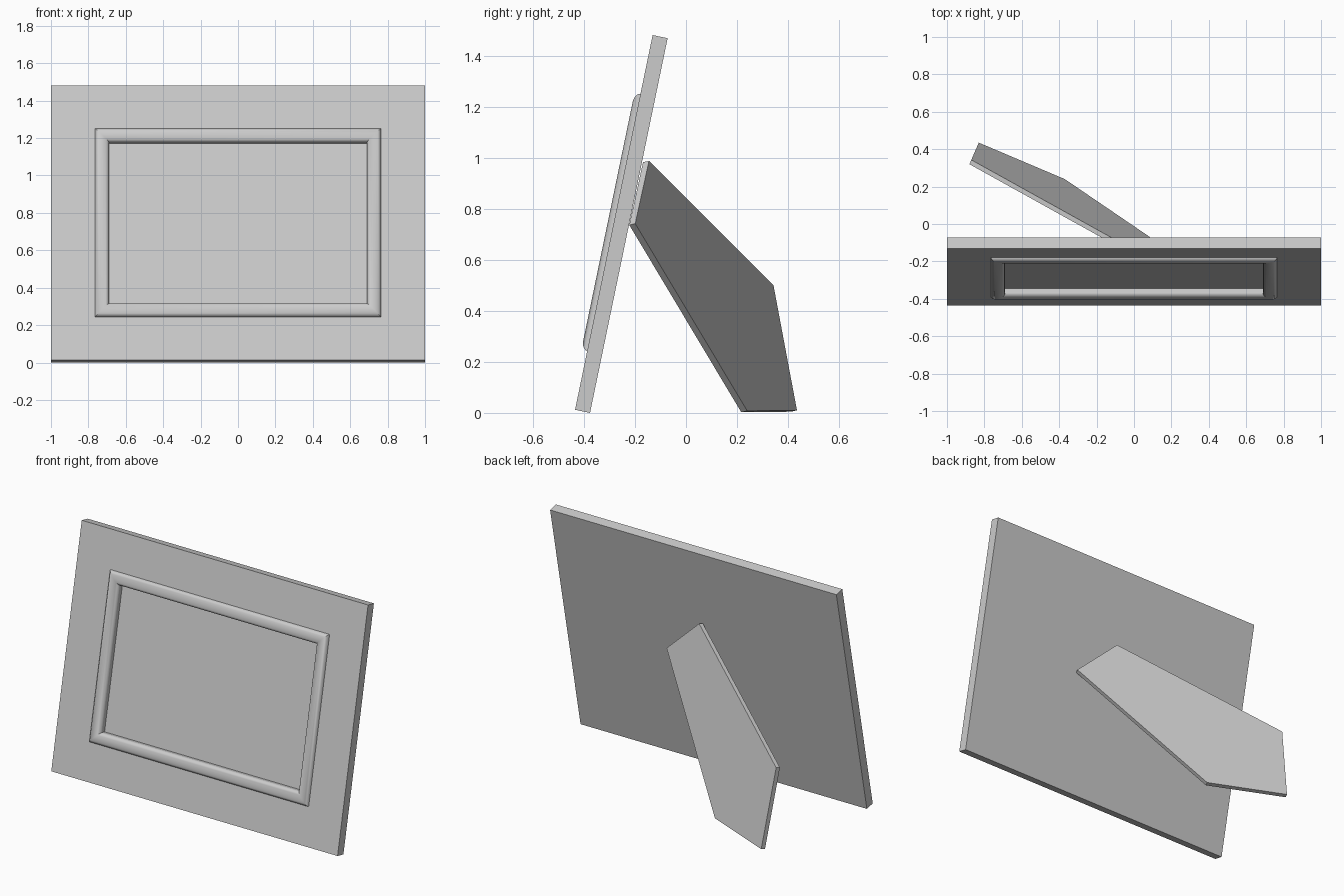
import bpy, bmesh
from math import radians
from mathutils import Matrix, Vector

if "Cube" in bpy.data.objects:
    bpy.data.objects.remove(bpy.data.objects["Cube"])

W, H, T = 2.0, 1.5, 0.06
TILT = radians(11.7)
# Panel space: x across, z up along the panel, -y out of the front face
PLACE = Matrix.Translation((0, -0.435, 0.0122)) @ Matrix.Rotation(-TILT, 4, 'X')


def finish(name, bm, smooth=False):
    bmesh.ops.recalc_face_normals(bm, faces=bm.faces)
    me = bpy.data.meshes.new(name)
    bm.to_mesh(me)
    bm.free()
    ob = bpy.data.objects.new(name, me)
    bpy.context.collection.objects.link(ob)
    if smooth:
        bpy.ops.object.select_all(action='DESELECT')
        ob.select_set(True)
        bpy.context.view_layer.objects.active = ob
        bpy.ops.object.shade_smooth_by_angle(angle=radians(35))
    return ob


def rect_loft(name, profile, caps=False, smooth=False):
    """Sweep (margin from panel edge, height above front face) round a rectangle."""
    bm = bmesh.new()
    rings = []
    for m, d in profile:
        x, lo, hi = W / 2 - m, m, H - m
        rings.append([bm.verts.new(PLACE @ Vector((px, -d, pz)))
                      for px, pz in ((-x, lo), (x, lo), (x, hi), (-x, hi))])
    for a, b in zip(rings, rings[1:]):
        for i in range(4):
            j = (i + 1) % 4
            bm.faces.new((a[i], a[j], b[j], b[i]))
    if caps:
        bm.faces.new(rings[0])
        bm.faces.new(rings[-1])
    return finish(name, bm, smooth)


# Backing panel with a recessed picture window
rect_loft("panel", [(0, -T), (0, 0), (0.31, 0), (0.31, -0.027)], caps=True)

# Rounded moulding around the window
rect_loft("moulding", [(0.235, 0), (0.237, 0.007), (0.243, 0.014), (0.252, 0.0195),
                       (0.263, 0.0225), (0.2725, 0.0235), (0.282, 0.0225),
                       (0.293, 0.0195), (0.302, 0.014), (0.308, 0.007), (0.31, 0)],
          smooth=True)

# Slanted five-sided easel leg behind the panel
outline = [Vector(p) for p in ((-0.83, 0.435, 0.01), (-0.87, 0.343, 0.5),
                               (0.01, -0.145, 0.988), (0.275, -0.199, 0.742),
                               (-0.37, 0.24, 0.008))]
back = Vector((0.382, 0.901, 0.206)) * -0.026
bm = bmesh.new()
outer = [bm.verts.new(p) for p in outline]
inner = [bm.verts.new(p + back) for p in outline]
bm.faces.new(outer)
bm.faces.new(inner)
for i in range(5):
    j = (i + 1) % 5
    bm.faces.new((outer[i], outer[j], inner[j], inner[i]))
finish("easel_leg", bm)
